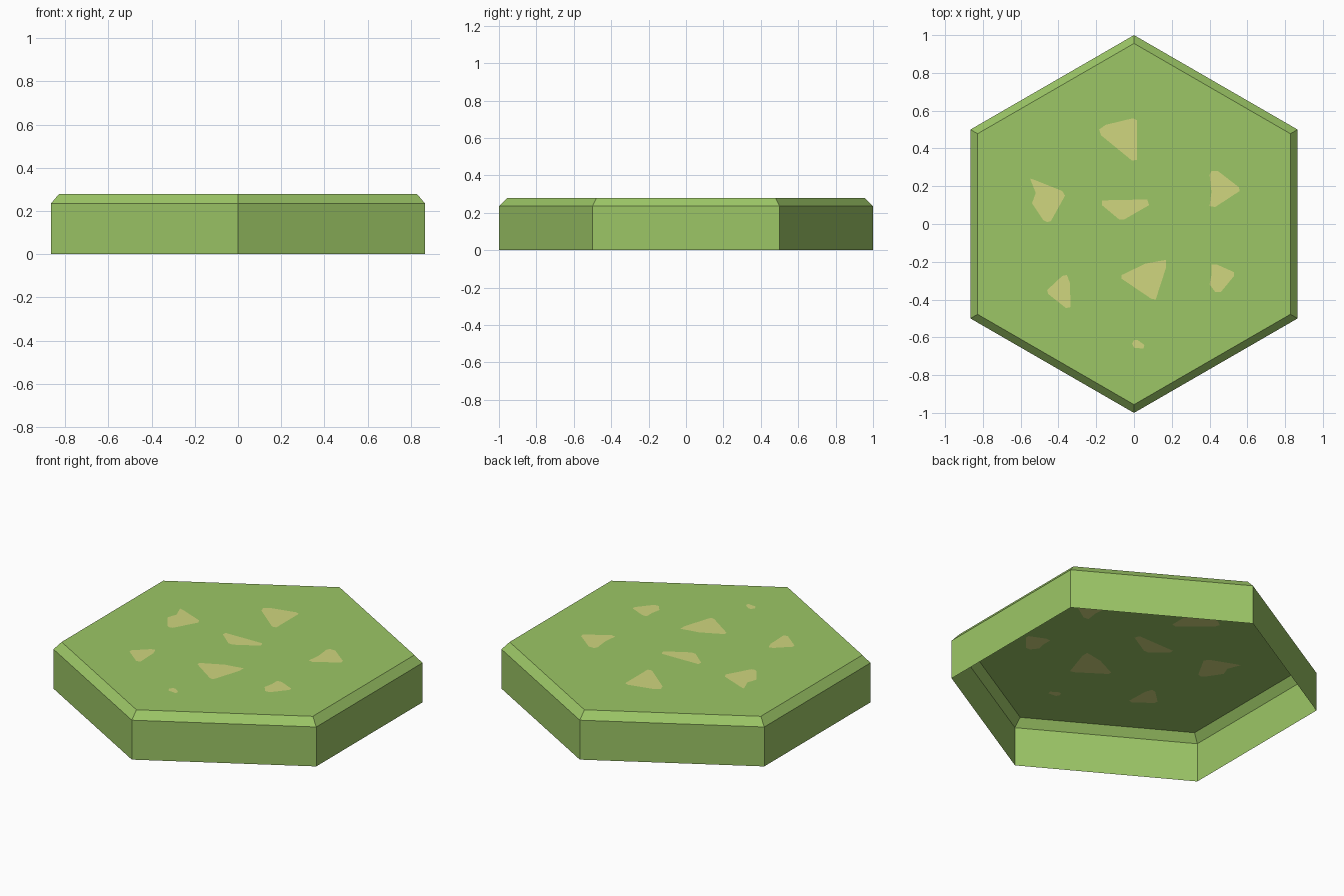
import bpy, bmesh, math
from mathutils import Vector
from mathutils.geometry import delaunay_2d_cdt

if "Cube" in bpy.data.objects:
    bpy.data.objects.remove(bpy.data.objects["Cube"])


def material(name, rgb):
    m = bpy.data.materials.new(name)
    m.diffuse_color = (*[((c / 255 + 0.055) / 1.055) ** 2.4 for c in rgb], 1)
    m.use_nodes = True
    m.node_tree.nodes["Principled BSDF"].inputs["Base Color"].default_value = m.diffuse_color
    return m


grass = material("grass_green", (156, 198, 102))
sand = material("dry_patch", (208, 214, 126))


def hexagon(radius):
    return [Vector((radius * math.cos(math.radians(30 + 60 * i)),
                    radius * math.sin(math.radians(30 + 60 * i)))) for i in range(6)]


def inside(p, outline):
    # Even-odd test
    hit = False
    for (ax, ay), (bx, by) in zip(outline, outline[1:] + outline[:1]):
        if (ay > p.y) != (by > p.y) and p.x < ax + (p.y - ay) * (bx - ax) / (by - ay):
            hit = not hit
    return hit


# Outlines of the dry patches, seen from above
patches = [
    [(-.185, .5), (-.15, .525), (-.005, .56), (.015, .55), (.015, .34), (-.01, .335), (-.175, .47)],
    [(-.55, .24), (-.53, .235), (-.38, .175), (-.365, .15), (-.44, .015), (-.46, .01), (-.48, .02),
     (-.54, .11), (-.52, .165)],
    [(-.17, .125), (.07, .13), (.08, .1), (-.05, .025), (-.08, .025), (-.17, .1)],
    [(.41, .28), (.445, .28), (.555, .195), (.56, .175), (.43, .09), (.4, .095), (.41, .17), (.4, .26)],
    [(-.355, -.27), (-.34, -.31), (-.335, -.44), (-.36, -.445), (-.455, -.37), (-.46, -.35), (-.38, -.275)],
    [(.17, -.19), (.17, -.23), (.115, -.4), (.09, -.395), (-.065, -.29), (-.065, -.27), (.06, -.21), (.14, -.195)],
    [(.41, -.215), (.44, -.215), (.53, -.255), (.53, -.275), (.46, -.36), (.43, -.36), (.4, -.32), (.41, -.27)],
    [(0, -.615), (.02, -.615), (.055, -.64), (.05, -.66), (0, -.655), (-.01, -.635)],
]

bm = bmesh.new()

# Side walls and sloped rim, open underneath
rings = [[bm.verts.new((p.x, p.y, z)) for p in hexagon(r)]
         for r, z in ((1, 0), (1, 0.235), (0.956, 0.28))]
for low, high in zip(rings, rings[1:]):
    for i in range(6):
        j = (i + 1) % 6
        bm.faces.new((low[i], low[j], high[j], high[i]))

# Flat top with the patches cut into it
points, edges = [], []
for outline in [hexagon(0.956)] + patches:
    start, n = len(points), len(outline)
    edges += [(start + i, start + (i + 1) % n) for i in range(n)]
    points += [Vector(p) for p in outline]
co, _, tris, *_ = delaunay_2d_cdt(points, edges, [], 0, 1e-5)
top = [bm.verts.new((p.x, p.y, 0.28)) for p in co]
for tri in tris:
    face = bm.faces.new([top[i] for i in tri])
    centre = face.calc_center_median()
    face.material_index = int(any(inside(centre, o) for o in patches))
    face.normal_update()
    if face.normal.z < 0:
        face.normal_flip()
bmesh.ops.remove_doubles(bm, verts=bm.verts[:], dist=1e-4)

mesh = bpy.data.meshes.new("hex_ground_tile")
bm.to_mesh(mesh)
bm.free()
mesh.materials.append(grass)
mesh.materials.append(sand)
tile = bpy.data.objects.new("hex_ground_tile", mesh)
bpy.context.collection.objects.link(tile)
